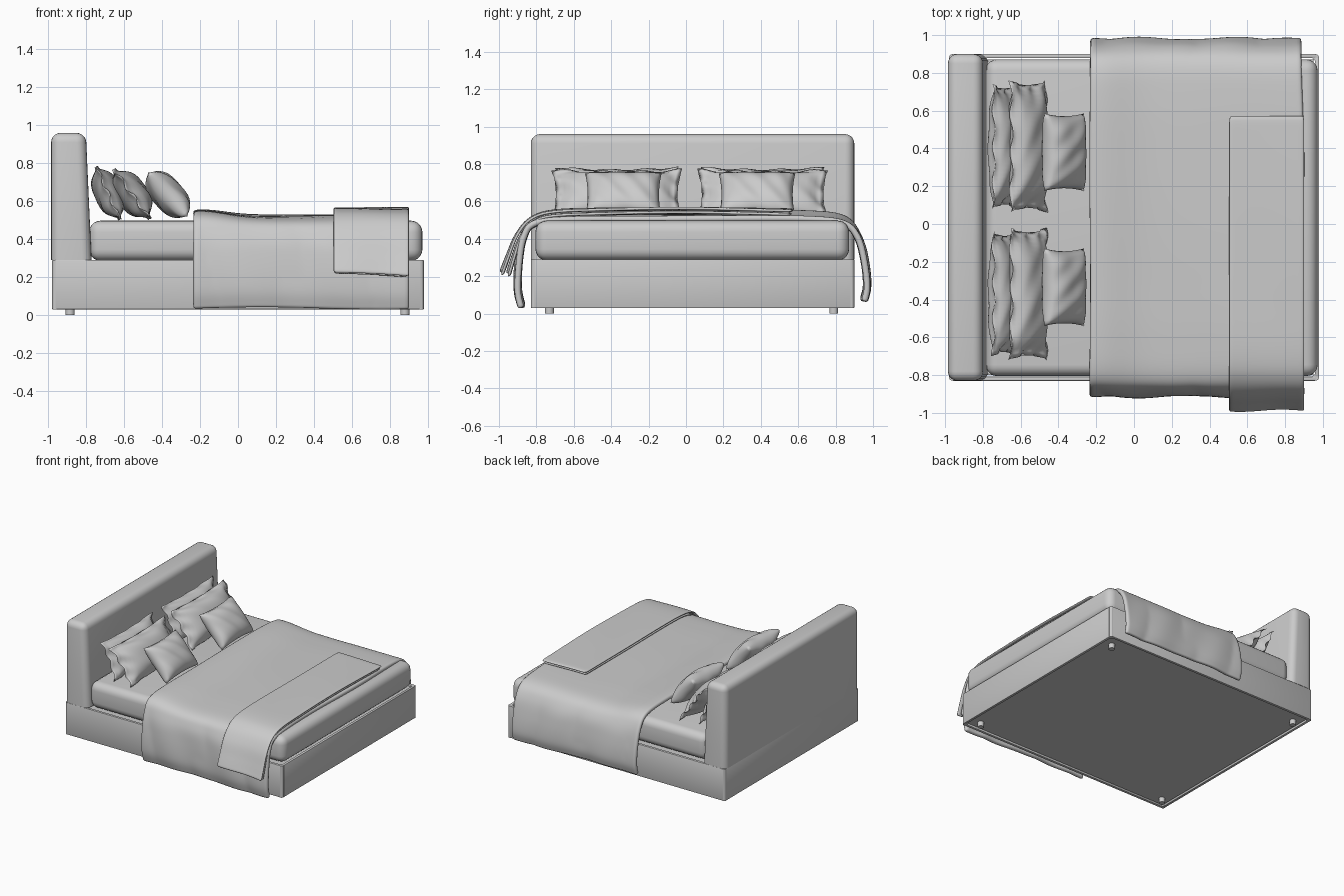
import bpy, bmesh, math
from math import sin, cos, radians, exp
from mathutils import Vector

if "Cube" in bpy.data.objects:
    bpy.data.objects.remove(bpy.data.objects["Cube"])


def finish(name, bm, angle=None):
    bmesh.ops.recalc_face_normals(bm, faces=bm.faces)
    me = bpy.data.meshes.new(name)
    bm.to_mesh(me)
    bm.free()
    me.shade_smooth()
    if angle:
        me.set_sharp_from_angle(angle=radians(angle))
    ob = bpy.data.objects.new(name, me)
    bpy.context.collection.objects.link(ob)
    return ob


def box(name, x, y, z, bevel=0.0, segs=3, shape=None, pick=lambda e: True):
    bm = bmesh.new()
    bmesh.ops.create_cube(bm, size=1)
    for v in bm.verts:
        v.co = Vector([r[0] if c < 0 else r[1] for r, c in zip((x, y, z), v.co)])
        if shape:
            shape(v.co)
    if bevel:
        bmesh.ops.bevel(bm, geom=[e for e in bm.edges if pick(e)], offset=bevel,
                        segments=segs, profile=0.5, affect='EDGES')
    return finish(name, bm, 40)


def cylinder(name, x, y, z0, z1, r):
    bm = bmesh.new()
    bmesh.ops.create_cone(bm, cap_ends=True, segments=20, radius1=r, radius2=r, depth=z1 - z0)
    bmesh.ops.translate(bm, verts=bm.verts, vec=(x, y, (z0 + z1) / 2))
    return finish(name, bm, 40)


def spline(pts, per=5):
    # Catmull-Rom through the profile points
    p = [Vector(q) for q in pts]
    p = [2 * p[0] - p[1]] + p + [2 * p[-1] - p[-2]]
    out = []
    for i in range(1, len(p) - 2):
        a, b, c, d = p[i - 1:i + 3]
        for k in range(per):
            t = k / per
            out.append(0.5 * (2 * b + (c - a) * t + (2 * a - 5 * b + 4 * c - d) * t * t
                              + (3 * b - a - 3 * c + d) * t ** 3))
    return out + [p[-2]]


def cloth(name, profile, x0, x1, nx, thick, fold):
    # profile in y,z swept along x, then folded and thickened
    bm = bmesh.new()
    pts = spline(profile)
    rows = [[bm.verts.new(fold(x0 + (x1 - x0) * i / nx, q[0], q[1])) for q in pts]
            for i in range(nx + 1)]
    for a, b in zip(rows, rows[1:]):
        for j in range(len(pts) - 1):
            bm.faces.new((a[j], a[j + 1], b[j + 1], b[j]))
    ob = finish(name, bm)
    m = ob.modifiers.new("thickness", 'SOLIDIFY')
    m.thickness, m.offset = thick, 0
    ob.modifiers.new("soften", 'SUBSURF').levels = 1
    ob.modifiers["soften"].render_levels = 1
    return ob


def pillow(name, centre, w, h, t, tilt, flange=1.0, n=28, seed=0):
    bm = bmesh.new()
    a = radians(tilt)
    up, out = Vector((-sin(a), 0, cos(a))), Vector((cos(a), 0, sin(a)))
    for side in (1, -1):
        g = []
        for i in range(n + 1):
            g.append([])
            for j in range(n + 1):
                u, v = 2 * i / n - 1, 2 * j / n - 1
                U, V = min(1, abs(u) / flange), min(1, abs(v) / flange)
                d = t / 2 * ((1 - U ** 3) * (1 - V ** 3)) ** 0.55
                if max(abs(u), abs(v)) < 0.999:
                    d += 0.004
                # sides drawn in between the corners, edges rippled
                pu = u * w / 2 * (1 - 0.07 * (1 - v * v))
                pv = v * h / 2 * (1 - 0.09 * (1 - u * u))
                edge = max(abs(u), abs(v)) ** 6
                rip = edge * (1 - flange) * 0.1 * sin(11 * u + 9 * v + seed)
                crease = 0.004 * sin(9 * u + 5 * v + seed) * (1 - edge)
                p = Vector(centre) + Vector((0, pu, 0)) + up * pv + out * (side * (d + crease * side) + rip)
                g[-1].append(bm.verts.new(p))
        for i in range(n):
            for j in range(n):
                bm.faces.new((g[i][j], g[i + 1][j], g[i + 1][j + 1], g[i][j + 1]))
    bmesh.ops.remove_doubles(bm, verts=bm.verts, dist=0.0004)
    return finish(name, bm)


Y0, Y1 = -0.83, 0.90

# base: inner deck, four panels, rounded corner strips, feet
box("base_deck", (-0.95, 0.95), (Y0 + 0.03, Y1 - 0.03), (0.04, 0.28))
for name, ya, yb in (("front", Y0, Y0 + 0.022), ("back", Y1 - 0.022, Y1)):
    box(f"base_panel_{name}", (-0.962, 0.962), (ya, yb), (0.03, 0.29), 0.004, 2)
for name, xa, xb in (("head", -0.98, -0.958), ("foot", 0.958, 0.98)):
    box(f"base_panel_{name}", (xa, xb), (Y0 + 0.02, Y1 - 0.02), (0.03, 0.29), 0.004, 2)
for i, x in enumerate((-0.962, 0.962)):
    for j, y in enumerate((Y0 + 0.018, Y1 - 0.018)):
        cylinder(f"base_corner_{i}{j}", x, y, 0.03, 0.289, 0.017)
for i, x in enumerate((-0.885, 0.88)):
    for j, y in enumerate((-0.73, 0.79)):
        cylinder(f"foot_{i}{j}", x, y, 0, 0.06, 0.024)


# headboard: leans in slightly at the top, square at the bottom rim
def lean(c):
    if c.z > 0.5 and c.x > -0.9:
        c.x -= 0.03


box("headboard", (-0.985, -0.772), (Y0, Y1), (0.29, 0.96), 0.05, 5, lean,
    lambda e: max(v.co.z for v in e.verts) > 0.5)

# mattress
box("mattress", (-0.785, 0.972), (-0.805, 0.872), (0.285, 0.497), 0.06, 5)


# duvet, hanging over both long sides
def duvet_fold(x, y, z):
    top = min(1, max(0, (z - 0.35) / 0.15))
    hang = 1 - top
    z += top * (0.030 * exp(-((x + 0.19) / 0.17) ** 2) + 0.003 * sin(6 * x + 4 * y))
    z += hang * 0.006 * sin(5 * x + 1)
    y += math.copysign(hang * (0.009 * sin(7 * x + 1.2) + 0.004 * sin(17 * x + 8 * z)), y)
    x += 0.008 * sin(5 * y) * (x / 0.9)
    return x, y, z


cloth("duvet", [(-0.872, 0.035), (-0.893, 0.13), (-0.888, 0.28), (-0.865, 0.41), (-0.805, 0.483),
                (-0.6, 0.503), (-0.3, 0.508), (0, 0.51), (0.35, 0.508), (0.65, 0.503), (0.84, 0.483),
                (0.915, 0.41), (0.95, 0.28), (0.962, 0.15), (0.945, 0.07)],
      -0.235, 0.895, 44, 0.034, duvet_fold)


# folded throw: two layers across the foot, hanging on the front side
def throw_fold(x, y, z):
    hang = min(1, max(0, (0.5 - z) / 0.25))
    z += 0.003 * sin(9 * x + 5 * y) - hang * 0.05 * (x - 0.7)
    return x, y - hang * 0.006 * sin(14 * x), z


cloth("throw_top_layer", [(0.575, 0.553), (0.3, 0.557), (0, 0.56), (-0.4, 0.558), (-0.7, 0.548),
                          (-0.83, 0.508), (-0.905, 0.42), (-0.95, 0.31), (-0.985, 0.215)],
      0.503, 0.902, 18, 0.015, throw_fold)
cloth("throw_lower_layer", [(0.565, 0.534), (0.3, 0.537), (0, 0.539), (-0.4, 0.537), (-0.7, 0.527),
                            (-0.815, 0.49), (-0.885, 0.405), (-0.922, 0.30), (-0.95, 0.208)],
      0.508, 0.892, 18, 0.015, throw_fold)

# pillows and cushions, one set per sleeper
for k, (yl, ys) in enumerate(((-0.37, -0.335), (0.41, 0.38))):
    side = ("front", "back")[k]
    pillow(f"rear_pillow_{side}", (-0.685, yl, 0.642), 0.66, 0.31, 0.13, 24, 0.9, seed=k * 2)
    pillow(f"middle_pillow_{side}", (-0.56, yl, 0.637), 0.70, 0.33, 0.15, 36, 0.88, seed=k * 2 + 1)
    pillow(f"cushion_{side}", (-0.37, ys, 0.635), 0.41, 0.31, 0.15, 42, 1.0, seed=k + 5)
